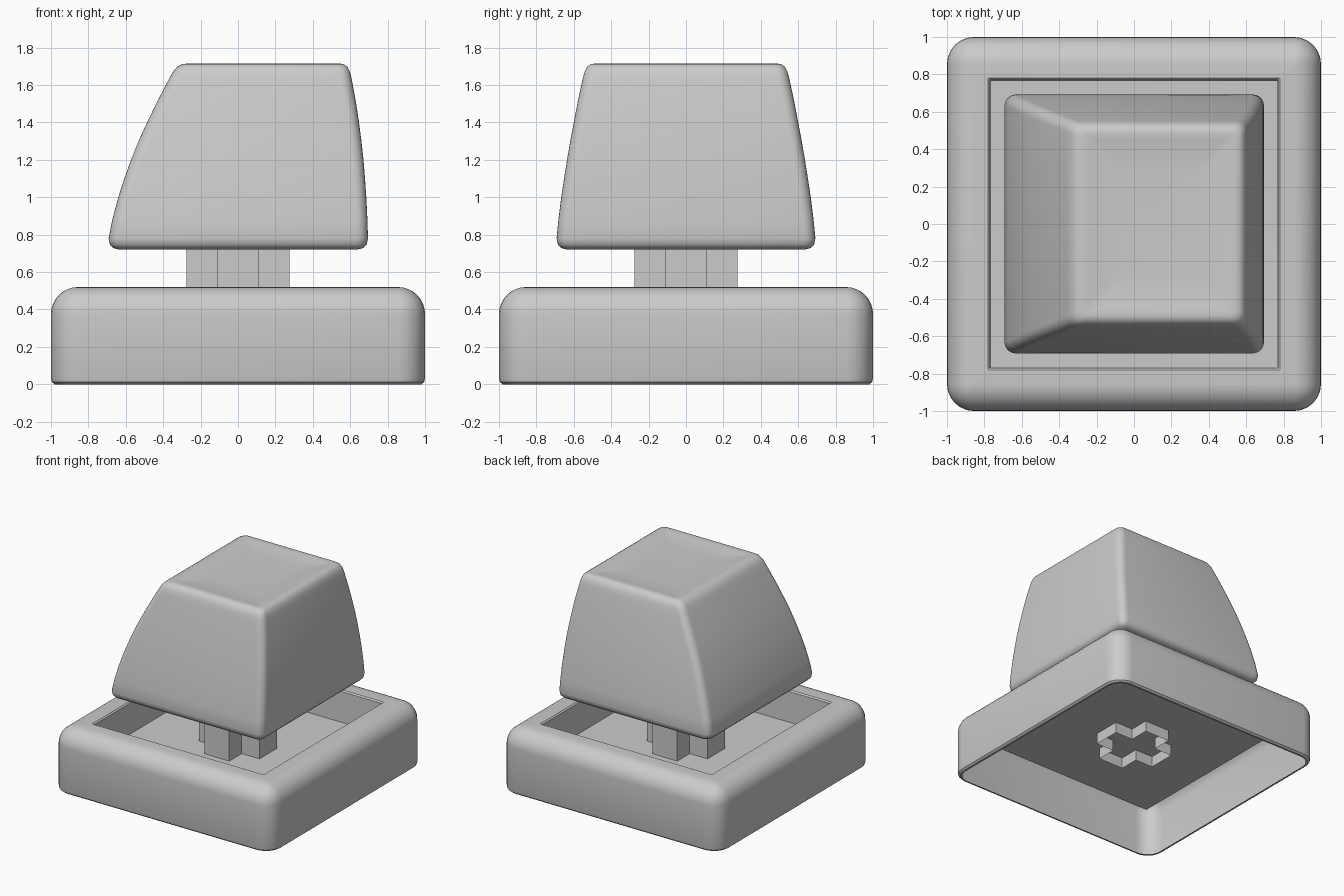
import bpy
import math

if "Cube" in bpy.data.objects:
    bpy.data.objects.remove(bpy.data.objects["Cube"])


def ring(x0, x1, y0, y1, z, r, seg=6):
    """Counter-clockwise rounded rectangle at height z."""
    corners = [(x1 - r, y1 - r, 0), (x0 + r, y1 - r, 90),
               (x0 + r, y0 + r, 180), (x1 - r, y0 + r, 270)]
    pts = []
    for cx, cy, start in corners:
        for i in range(seg + 1):
            a = math.radians(start + 90 * i / seg)
            pts.append((cx + r * math.cos(a), cy + r * math.sin(a), z))
    return pts


def loft(name, rings, close_start=False, close_end=False, angle=None):
    """Skin a stack of equal-length rings into one surface."""
    n = len(rings[0])
    verts = [p for rg in rings for p in rg]
    faces = []
    for k in range(len(rings) - 1):
        for i in range(n):
            j = (i + 1) % n
            faces.append((k * n + i, k * n + j, (k + 1) * n + j, (k + 1) * n + i))
    if close_start:
        faces.append(tuple(reversed(range(n))))
    if close_end:
        faces.append(tuple(range(len(verts) - n, len(verts))))
    mesh = bpy.data.meshes.new(name)
    mesh.from_pydata(verts, [], faces)
    ob = bpy.data.objects.new(name, mesh)
    bpy.context.collection.objects.link(ob)
    if angle:
        bpy.ops.object.select_all(action='DESELECT')
        ob.select_set(True)
        bpy.context.view_layer.objects.active = ob
        bpy.ops.object.shade_smooth_by_angle(angle=math.radians(angle))
    return ob


def square(h, z, r):
    return ring(-h, h, -h, h, z, r)


# Base housing: thin shell, open underneath, with a sunken square pocket
R = 0.145
base = [square(0.965, 0.0, 0.11), square(0.98, 0.0, 0.125),
        square(0.995, 0.012, 0.14), square(1.0, 0.03, R)]
for i in range(9):
    a = math.radians(90 * i / 8)
    inset = R * (1 - math.cos(a))
    base.append(square(1 - inset, 0.52 - R + R * math.sin(a), max(R - inset, 0.004)))
base += [square(0.78, 0.52, 0.004), square(0.77, 0.51, 0.004),
         square(0.765, 0.26, 0.004)]
loft("base_housing", base, close_end=True, angle=35)

# Cross-shaped stem, open at the bottom and poking through the pocket floor
L, W = 0.275, 0.113
cross = [(L, -W), (L, W), (W, W), (W, L), (-W, L), (-W, W),
         (-L, W), (-L, -W), (-W, -W), (-W, -L), (W, -L), (W, -W)]
loft("cross_stem", [[(x, y, z) for x, y in cross] for z in (0.17, 0.74)])

# Key cap: curved sides leaning to the right, rounded edges, slightly dished top
# columns: left x, right x, half depth, z, corner radius
profile = [
    (-0.635, 0.635, 0.635, 0.72, 0.03),
    (-0.665, 0.668, 0.665, 0.728, 0.045),
    (-0.685, 0.688, 0.685, 0.747, 0.055),
    (-0.692, 0.695, 0.692, 0.78, 0.06),
    (-0.672, 0.692, 0.682, 0.88, 0.06),
    (-0.640, 0.686, 0.667, 1.00, 0.06),
    (-0.608, 0.679, 0.652, 1.10, 0.06),
    (-0.572, 0.671, 0.636, 1.20, 0.06),
    (-0.532, 0.660, 0.619, 1.30, 0.06),
    (-0.486, 0.647, 0.600, 1.40, 0.06),
    (-0.438, 0.632, 0.581, 1.50, 0.06),
    (-0.386, 0.614, 0.560, 1.60, 0.06),
    (-0.365, 0.606, 0.551, 1.64, 0.058),
    (-0.347, 0.598, 0.542, 1.672, 0.055),
    (-0.325, 0.584, 0.528, 1.698, 0.05),
    (-0.297, 0.564, 0.508, 1.712, 0.04),
    (-0.270, 0.540, 0.485, 1.715, 0.035),
    (-0.235, 0.505, 0.450, 1.710, 0.03),
    (-0.190, 0.460, 0.405, 1.703, 0.03),
    (-0.100, 0.370, 0.300, 1.697, 0.03),
]
loft("key_cap", [ring(a, b, -d, d, z, r) for a, b, d, z, r in profile],
     close_start=True, close_end=True, angle=40)
